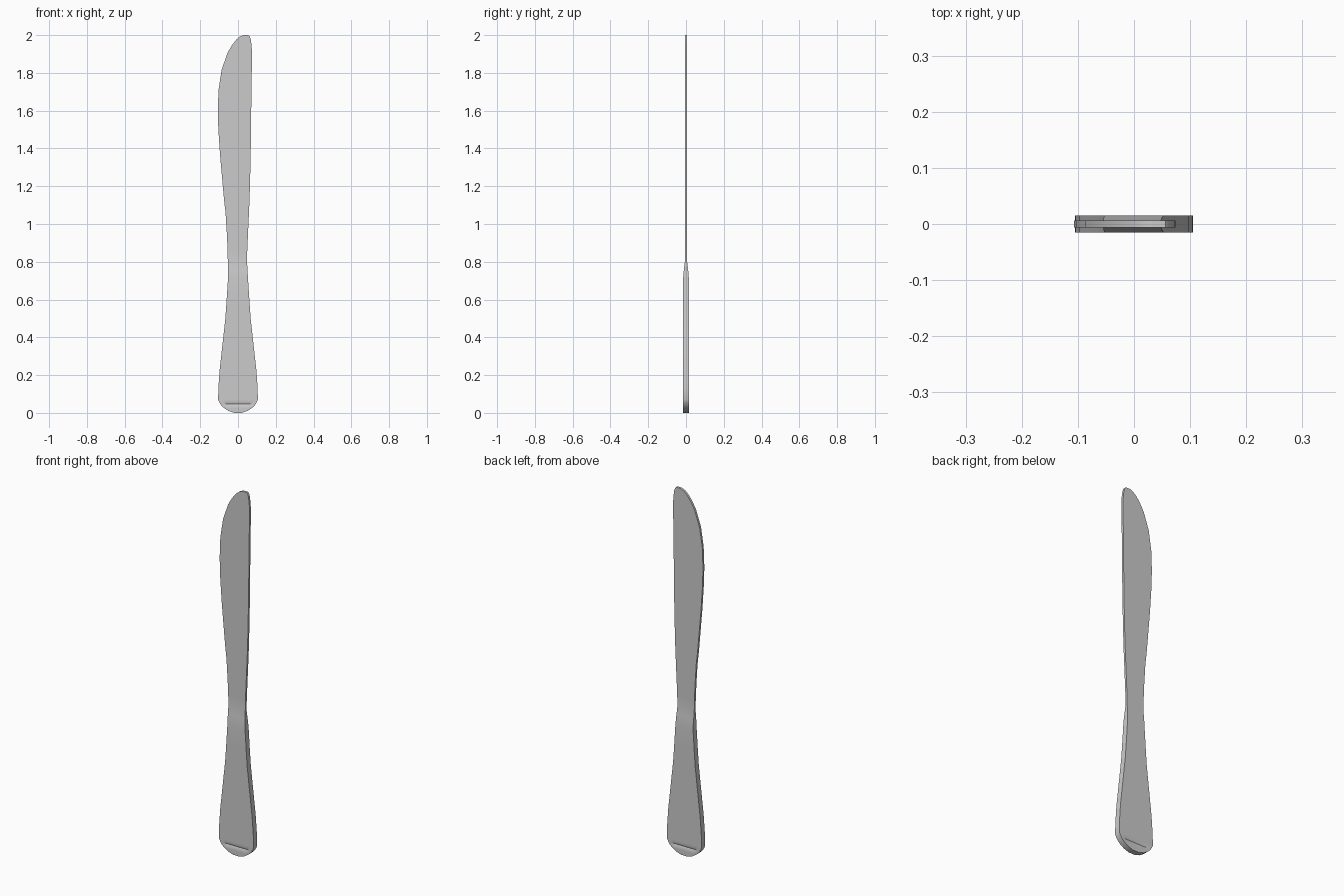
import bpy, bmesh

# Cross-section rows: (height, left x, right x, half thickness)
handle = [
    (0.0, 0.02), (0.01, 0.05), (0.025, 0.073), (0.04, 0.089), (0.048, 0.094),
    (0.056, 0.099), (0.07, 0.105), (0.13, 0.104), (0.23, 0.097), (0.32, 0.087),
    (0.41, 0.077), (0.5, 0.067), (0.6, 0.060), (0.71, 0.053),
]
blade = [
    (0.76, -0.054, 0.050, 0.011), (0.80, -0.054, 0.048, 0.006),
    (0.86, -0.055, 0.049, 0.006), (0.95, -0.059, 0.053, 0.006),
    (1.06, -0.066, 0.058, 0.006), (1.13, -0.074, 0.061, 0.006),
    (1.23, -0.083, 0.064, 0.006), (1.365, -0.095, 0.067, 0.006),
    (1.5, -0.104, 0.069, 0.006), (1.6, -0.107, 0.070, 0.006),
    (1.71, -0.103, 0.071, 0.006), (1.815, -0.087, 0.073, 0.006),
    (1.905, -0.056, 0.074, 0.006), (1.945, -0.033, 0.072, 0.006),
    (1.975, -0.010, 0.068, 0.006), (1.992, 0.010, 0.063, 0.006),
    (2.0, 0.030, 0.056, 0.006),
]
rows = [(z, -w, w, 0.0155) for z, w in handle] + blade
columns = (0, 0.1, 0.17, 0.83, 0.9, 1)

# Knife: one loft through all rows, front columns then back columns in a ring
bm = bmesh.new()
rings = []
for z, left, right, t in rows:
    ring = []
    for side in (-1, 1):
        for f in columns[::-side]:
            # shallow groove across both faces near the handle end
            groove = 0.005 if z == 0.048 and 0.1 < f < 0.9 else 0
            ring.append(bm.verts.new((left + (right - left) * f, side * (t - groove), z)))
    rings.append(ring)
for a, b in zip(rings, rings[1:]):
    n = len(a)
    for i in range(n):
        j = (i + 1) % n
        bm.faces.new((a[i], a[j], b[j], b[i]))
bm.faces.new(rings[0])
bm.faces.new(rings[-1])
bmesh.ops.recalc_face_normals(bm, faces=bm.faces)

mesh = bpy.data.meshes.new("table_knife")
bm.to_mesh(mesh)
bm.free()
knife = bpy.data.objects.new("table_knife", mesh)
bpy.context.collection.objects.link(knife)
bpy.context.view_layer.objects.active = knife
knife.select_set(True)
bpy.ops.object.shade_smooth_by_angle(angle=0.52)
